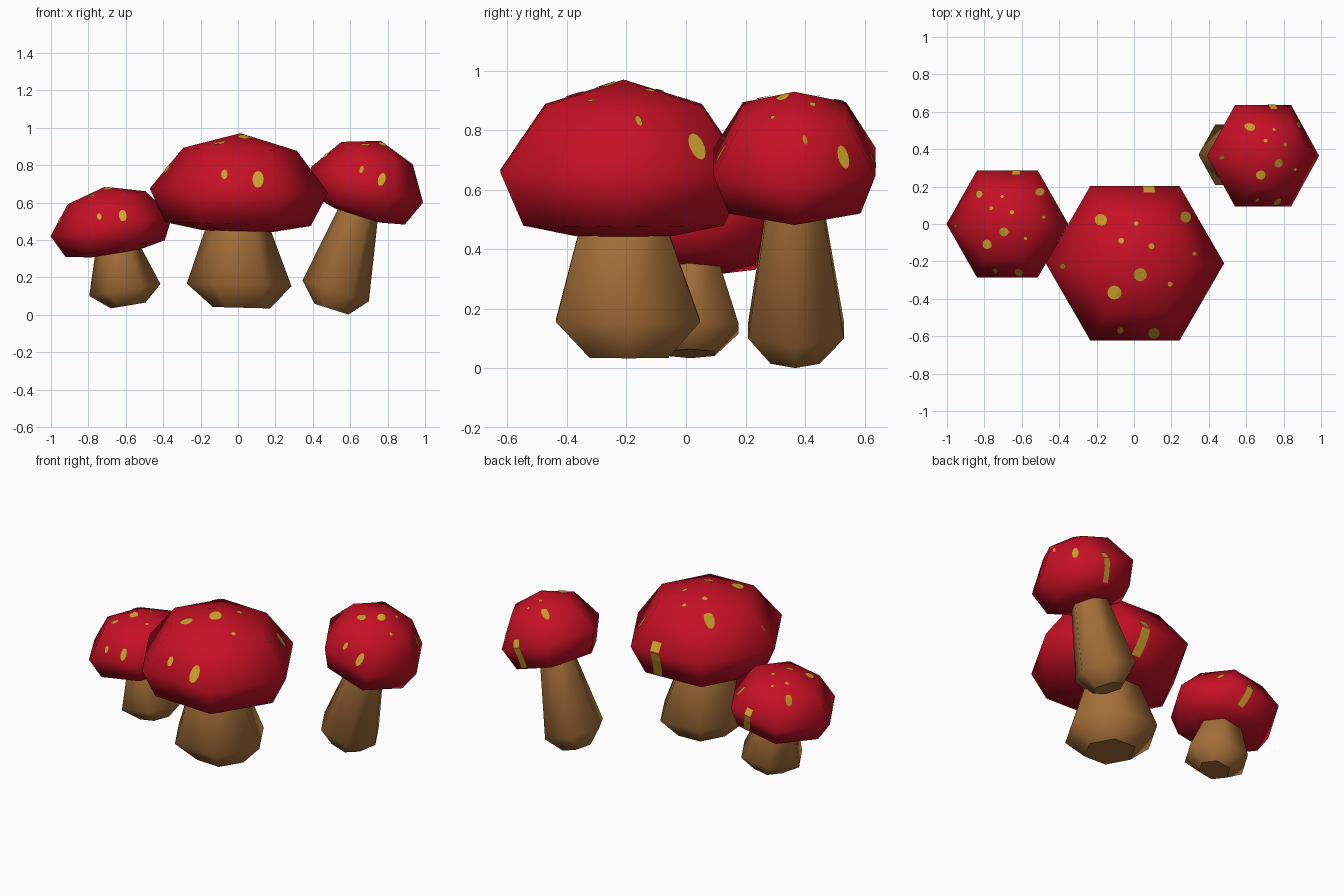
import bpy, bmesh, math
from mathutils import Matrix, Vector
from mathutils.bvhtree import BVHTree

if "Cube" in bpy.data.objects:
    bpy.data.objects.remove(bpy.data.objects["Cube"])


def material(name, rgb):
    m = bpy.data.materials.new(name)
    m.diffuse_color = (*rgb, 1)
    m.use_nodes = True
    m.node_tree.nodes["Principled BSDF"].inputs["Base Color"].default_value = m.diffuse_color
    return m


RED = material("cap red", (0.56, 0.005, 0.018))
BROWN = material("stem brown", (0.37, 0.155, 0.04))
YELLOW = material("spot yellow", (0.60, 0.36, 0.025))
SIDES = 6


def finish(bm, name, mat, matrix=Matrix()):
    bm.transform(matrix)
    mesh = bpy.data.meshes.new(name)
    bm.to_mesh(mesh)
    bm.free()
    mesh.materials.append(mat)
    ob = bpy.data.objects.new(name, mesh)
    bpy.context.collection.objects.link(ob)


def loft(rings, tilt=0.0, apex=None):
    """Hexagonal rings (x, y, z, r) listed bottom to top; end faces stay flat."""
    bm = bmesh.new()
    rot = Matrix.Rotation(tilt, 3, 'Y')
    loops = []
    for x, y, z, r in rings:
        loops.append([bm.verts.new(Vector((x, y, z)) + rot @ Vector(
            (r * math.cos(i * math.tau / SIDES), r * math.sin(i * math.tau / SIDES), 0)))
            for i in range(SIDES)])
    for a, b in zip(loops, loops[1:]):
        for i in range(SIDES):
            j = (i + 1) % SIDES
            bm.faces.new((a[i], a[j], b[j], b[i])).smooth = True
    bm.faces.new(loops[0][::-1])
    if apex is None:
        bm.faces.new(loops[-1])
    else:
        top = bm.verts.new((0, 0, apex))
        for i in range(SIDES):
            bm.faces.new((loops[-1][i], loops[-1][(i + 1) % SIDES], top)).smooth = True
    bm.normal_update()
    return bm


# Cap spots seen from above: x, y, radius (for a cap of radius 0.475)
SPOTS = [(-.185, .23, .031), (.265, .245, .03), (0, .21, .012), (-.08, .12, .015),
         (.08, .09, .016), (.02, -.06, .035), (-.115, -.155, .037), (.18, -.11, .013),
         (-.385, -.015, .014), (.31, .05, .012), (.1, -.37, .03), (-.08, -.355, .017)]
# Streak down the back of the cap: x, height
STREAK = [(.075, .055), (.074, .025), (.072, .003), (.075, -.05), (.085, -.11), (.1, -.165)]
LIFT = 0.004


def cap_spots(tree, s, sz):
    bm = bmesh.new()

    def drop(origin, direction):
        hit, n, _, _ = tree.ray_cast(Vector(origin), Vector(direction))
        if hit is None:
            hit, n, _, _ = tree.find_nearest(Vector((origin[0], origin[1], 0.02)))
        return bm.verts.new(hit + n * LIFT)

    for x, y, r in SPOTS:
        x, y, r = x * s, y * s, r * s
        n = 12
        down = (0, 0, -1)
        mid = drop((x, y, 1), down)
        rings = [[drop((x + k * r * math.cos(i * math.tau / n),
                        y + k * r * math.sin(i * math.tau / n), 1), down)
                  for i in range(n)] for k in (.5, 1)]
        for i in range(n):
            j = (i + 1) % n
            bm.faces.new((mid, rings[0][i], rings[0][j]))
            bm.faces.new((rings[0][i], rings[1][i], rings[1][j], rings[0][j]))
    rows = [[drop(((x + dx) * s, 1, z * sz), (0, -1, 0)) for dx in (-.03, .03)]
            for x, z in STREAK]
    for a, b in zip(rows, rows[1:]):
        bm.faces.new((a[0], b[0], b[1], a[1])).normal_update()
    bm.normal_update()
    for f in bm.faces:
        if f.calc_center_median().dot(f.normal) < 0:
            f.normal_flip()
    return bm


def mushroom(name, cap_at, radius, height, tilt, stem):
    """height scales the cap profile upwards; stem rings run bottom to top."""
    tilt = math.radians(tilt)
    s, h = radius / .475, height
    place = Matrix.Translation(cap_at) @ Matrix.Rotation(tilt, 4, 'Y')
    profile = [(-.215, .19), (-.178, .387), (0, .475), (.222, .303)]
    cap = loft([(0, 0, z * h, r * s) for z, r in profile], apex=.308 * h)
    tree = BVHTree.FromBMesh(cap)
    finish(cap_spots(tree, s, h), name + "_spots", YELLOW, place)
    finish(cap, name + "_cap", RED, place)
    finish(loft(stem, tilt), name + "_stem", BROWN)


# Three mushrooms
mushroom("middle_mushroom", (.005, -.21, .663), .477, 1.0, 1.5,
         [(.018, -.192, .038, .153), (.006, -.195, .16, .28), (0, -.21, .47, .17)])
mushroom("left_mushroom", (-.677, 0, .475), .33, .69, -9.5,
         [(-.587, .015, .05, .094), (-.605, .01, .133, .193), (-.645, .005, .36, .118)])
mushroom("right_mushroom", (.69, .365, .695), .314, .8, 17.5,
         [(.50, .367, .03, .095), (.5225, .37, .128, .186), (.648, .366, .56, .106)])
